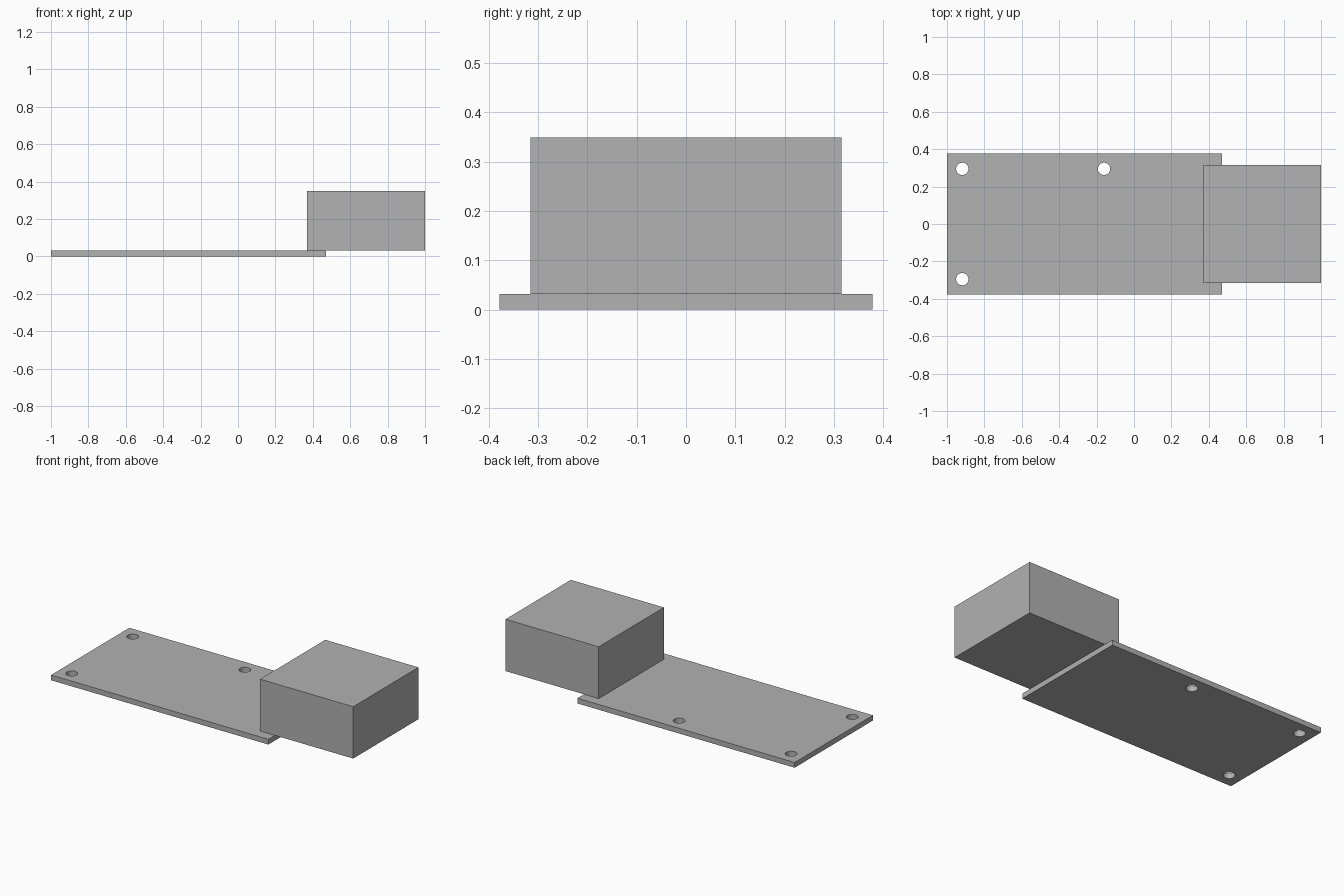
import bpy

if "Cube" in bpy.data.objects:
    bpy.data.objects.remove(bpy.data.objects["Cube"], do_unlink=True)

# Material
grey = bpy.data.materials.new("plain_grey")
grey.use_nodes = True
colour = (0.445, 0.445, 0.445, 1)
grey.diffuse_color = colour
grey.node_tree.nodes["Principled BSDF"].inputs["Base Color"].default_value = colour


def block(name, x0, x1, half_y, z0, z1):
    """Axis-aligned box centred on y = 0."""
    bpy.ops.mesh.primitive_cube_add(size=1, location=((x0 + x1) / 2, 0, (z0 + z1) / 2))
    ob = bpy.context.object
    ob.name = name
    ob.scale = (x1 - x0, 2 * half_y, z1 - z0)
    bpy.ops.object.transform_apply(location=False, rotation=False, scale=True)
    ob.data.materials.append(grey)
    return ob


THICK = 0.032
board = block("board", -1, 0.47, 0.378, 0, THICK)
block("connector_box", 0.37, 1, 0.315, THICK, 0.349)

# Three mounting holes through the board
for x, y in ((-0.918, 0.295), (-0.918, -0.295), (-0.16, 0.295)):
    bpy.ops.mesh.primitive_cylinder_add(vertices=32, radius=0.033, depth=0.2,
                                        location=(x, y, THICK / 2))
    cutter = bpy.context.object
    cutter.name = "hole_cutter"
    cutter.hide_render = True
    cutter.data.materials.append(grey)
    bpy.context.view_layer.objects.active = board
    cut = board.modifiers.new("mounting_hole", "BOOLEAN")
    cut.operation = "DIFFERENCE"
    cut.solver = "EXACT"
    cut.object = cutter
    bpy.ops.object.modifier_apply(modifier=cut.name)
    bpy.data.objects.remove(cutter, do_unlink=True)

# Smooth hole walls, crisp edges
bpy.ops.object.select_all(action="DESELECT")
board.select_set(True)
bpy.context.view_layer.objects.active = board
bpy.ops.object.shade_smooth_by_angle()
